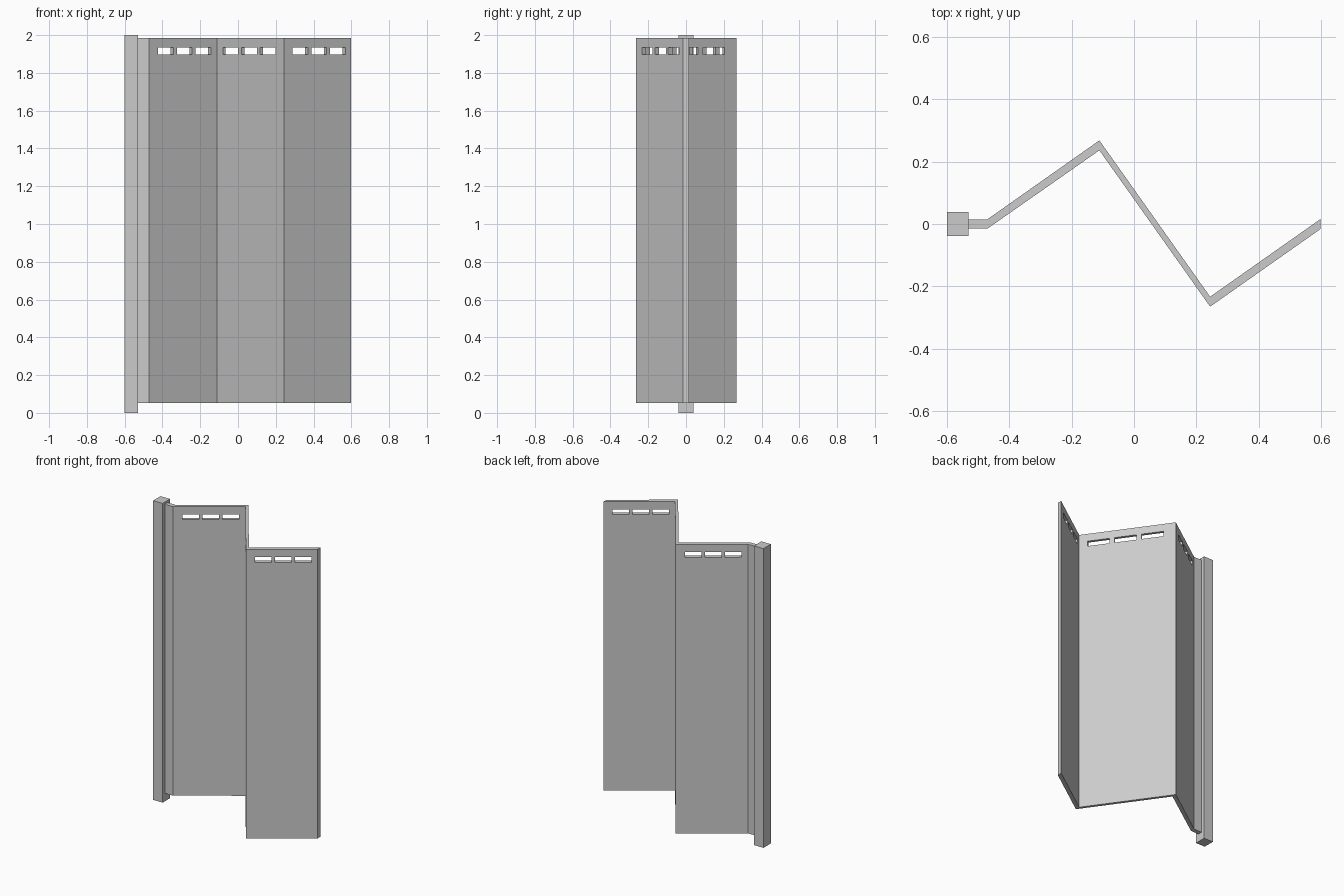
import bpy
import bmesh
from math import atan2, hypot
from mathutils import Matrix, Vector

if "Cube" in bpy.data.objects:
    bpy.data.objects.remove(bpy.data.objects["Cube"], do_unlink=True)

GREY = (0.6, 0.6, 0.6, 1)
grey = bpy.data.materials.new("grey metal")
grey.use_nodes = True
grey.diffuse_color = GREY
grey.node_tree.nodes["Principled BSDF"].inputs["Base Color"].default_value = GREY


def finish(name, bm):
    bmesh.ops.recalc_face_normals(bm, faces=bm.faces)
    mesh = bpy.data.meshes.new(name)
    bm.to_mesh(mesh)
    bm.free()
    mesh.materials.append(grey)
    obj = bpy.data.objects.new(name, mesh)
    bpy.context.collection.objects.link(obj)
    return obj


def add_box(bm, centre, size, turn=0):
    m = (Matrix.Translation(centre) @ Matrix.Rotation(turn, 4, "Z")
         @ Matrix.Diagonal((*size, 1)))
    bmesh.ops.create_cube(bm, size=1, matrix=m)


# Square post
bm = bmesh.new()
add_box(bm, (-0.565, 0, 1), (0.07, 0.078, 2))
finish("post", bm)

# Folded screen: centre line with the half depth at each fold
BOTTOM, TOP = 0.053, 1.985
path = [(-0.53, 0, 0.015), (-0.47, 0, 0.015), (-0.111, 0.252, 0.016),
        (0.244, -0.249, 0.016), (0.598, 0, 0.016)]
outline = [(x, y - d) for x, y, d in path]
outline += [(x, y + d) for x, y, d in reversed(path)]
bm = bmesh.new()
floor = bm.faces.new([bm.verts.new((x, y, BOTTOM)) for x, y in outline])
raised = bmesh.ops.extrude_face_region(bm, geom=[floor])["geom"]
bmesh.ops.translate(bm, vec=(0, 0, TOP - BOTTOM),
                    verts=[v for v in raised if isinstance(v, bmesh.types.BMVert)])
screen = finish("folding_screen", bm)

# Three slots through each long panel
bm = bmesh.new()
for (x0, y0, _), (x1, y1, _) in zip(path[1:], path[2:]):
    run = Vector((x1 - x0, y1 - y0, 0))
    mid = Vector(((x0 + x1) / 2, (y0 + y1) / 2, 1.916))
    slope = hypot(run.x, run.y) / run.x
    for step in (-1, 0, 1):
        add_box(bm, mid + run / run.x * 0.099 * step,
                (0.081 * slope, 0.1, 0.035), atan2(run.y, run.x))
cutter = finish("slot_cutter", bm)
cutter.hide_render = True

cut = screen.modifiers.new("slots", "BOOLEAN")
cut.operation = "DIFFERENCE"
cut.solver = "EXACT"
cut.object = cutter
bpy.context.view_layer.objects.active = screen
bpy.ops.object.modifier_apply(modifier=cut.name)
bpy.data.objects.remove(cutter, do_unlink=True)
